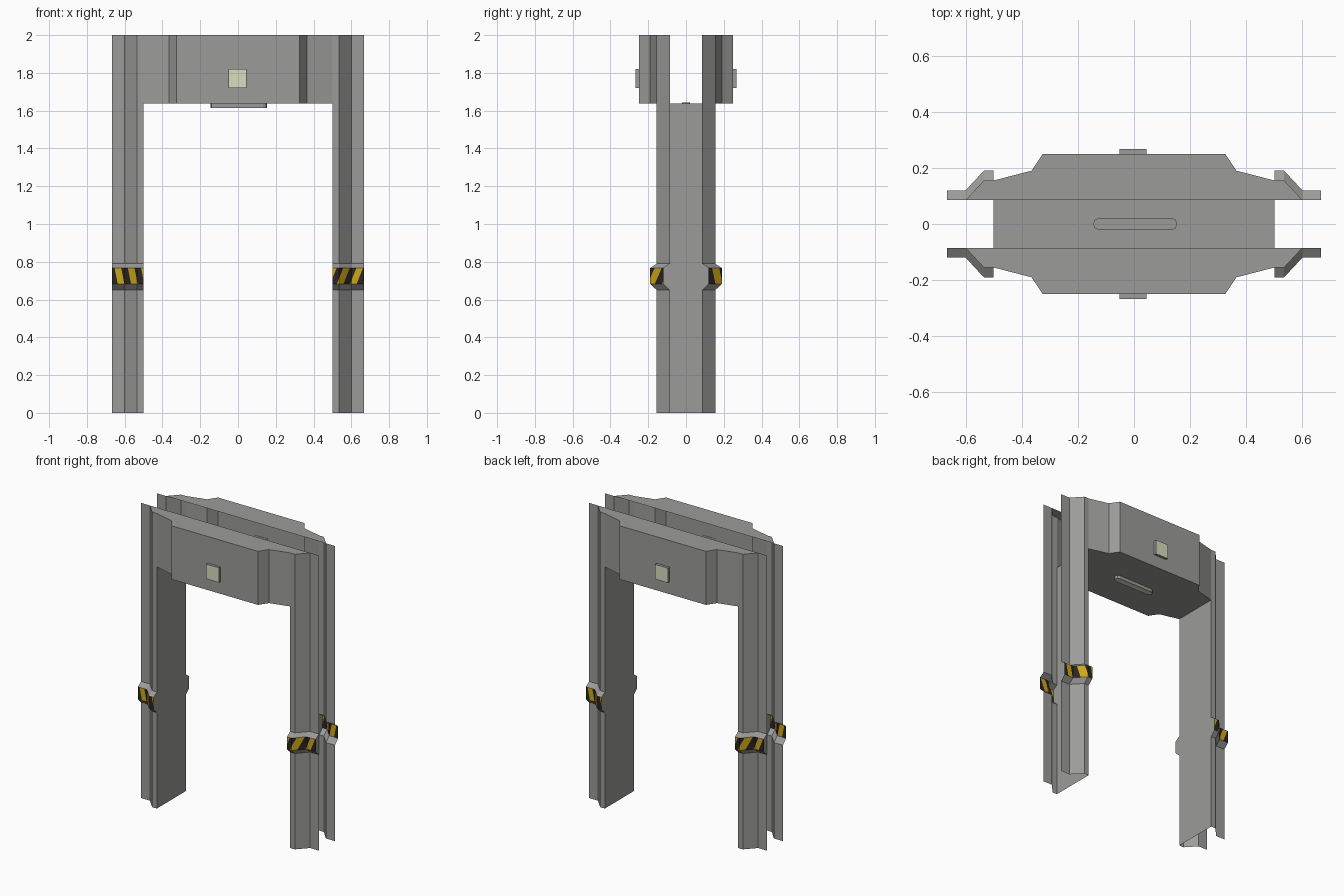
import bpy, bmesh, math
from mathutils import Vector

if "Cube" in bpy.data.objects:
    bpy.data.objects.remove(bpy.data.objects["Cube"])


def material(name, rgb):
    m = bpy.data.materials.new(name)
    m.diffuse_color = (*rgb, 1)
    m.use_nodes = True
    m.node_tree.nodes["Principled BSDF"].inputs["Base Color"].default_value = m.diffuse_color
    return m


GREY = material("frame grey", (0.33, 0.33, 0.32))
YELLOW = material("warning yellow", (0.62, 0.39, 0.01))
BLACK = material("warning black", (0.025, 0.018, 0.018))
PALE = material("pale lamp", (0.70, 0.72, 0.52))

TOP, SOFFIT, GAP, INNER = 2.0, 1.637, 0.085, 0.5
# plan profile of a leg (|x|, |y|), and its outward bulge by height
LEG = [(0.667, GAP), (0.6, GAP), (0.535, 0.155), (INNER, 0.155)]
LEVELS = [(0, 0), (0.65, 0), (0.683, 0.035), (0.767, 0.035), (0.79, 0), (TOP, 0)]
HEAD = [(INNER, 0.155), (0.365, 0.19), (0.325, 0.25)]
HEAD += [(-x, y) for x, y in reversed(HEAD)]


def finish(name, bm, mats=(GREY,)):
    bmesh.ops.remove_doubles(bm, verts=bm.verts, dist=1e-5)
    me = bpy.data.meshes.new(name)
    bm.to_mesh(me)
    bm.free()
    for m in mats:
        me.materials.append(m)
    ob = bpy.data.objects.new(name, me)
    bpy.context.collection.objects.link(ob)
    return ob


def face(bm, pts, toward):
    """Add a polygon turned to face the given direction."""
    f = bm.faces.new([bm.verts.new(p) for p in pts])
    f.normal_update()
    if f.normal.dot(Vector(toward)) < 0:
        f.normal_flip()
    return f


def leg(name, sx, sy, lean):
    bm = bmesh.new()
    band = []
    for (z0, d0), (z1, d1) in zip(LEVELS, LEVELS[1:]):
        for (xa, ya), (xb, yb) in zip(LEG, LEG[1:]):
            f = face(bm, [(xa, -ya - d0, z0), (xb, -yb - d0, z0),
                          (xb, -yb - d1, z1), (xa, -ya - d1, z1)], (0, -1, 0))
            if d0 and d1:
                band.append(f)
    # cut slanted warning stripes into the band
    zc, first, width = 0.725, 0.505, 0.035
    normal = Vector((1, 0, -lean))
    for i in range(-1, 7):
        geom = set(band)
        for f in band:
            geom.update(f.edges)
            geom.update(f.verts)
        r = bmesh.ops.bisect_plane(bm, geom=list(geom), dist=1e-5,
                                   plane_co=(first + i * width, 0, zc), plane_no=normal)
        band = [g for g in r["geom"] if isinstance(g, bmesh.types.BMFace)]
    for f in band:
        c = f.calc_center_median()
        k = math.floor((c.x - lean * (c.z - zc) - first) / width)
        f.material_index = 2 if k % 2 == 0 else 1
    bmesh.ops.scale(bm, vec=(sx, sy, 1), verts=bm.verts)
    if sx * sy < 0:
        bmesh.ops.reverse_faces(bm, faces=bm.faces)
    finish(name, bm, (GREY, YELLOW, BLACK))


# four leg trims
for sx, side in ((1, "right"), (-1, "left")):
    for sy, end in ((1, "front"), (-1, "back")):
        leg(f"{end}_{side}_leg", sx, sy, 0.4 if sx * sy > 0 else 0.2)

# flat inner jambs, following the bulge
for s, side in ((1, "right"), (-1, "left")):
    bm = bmesh.new()
    levels = LEVELS[:-1] + [(SOFFIT, 0)]
    for (z0, d0), (z1, d1) in zip(levels, levels[1:]):
        a, b = 0.155 + d0, 0.155 + d1
        face(bm, [(s * INNER, -a, z0), (s * INNER, a, z0),
                  (s * INNER, b, z1), (s * INNER, -b, z1)], (-s, 0, 0))
    finish(f"{side}_jamb", bm)

# header: faceted front and back panels with top strips, open in the middle
for s, end in ((-1, "front"), (1, "back")):
    bm = bmesh.new()
    for (xa, ya), (xb, yb) in zip(HEAD, HEAD[1:]):
        face(bm, [(xa, s * ya, SOFFIT), (xb, s * yb, SOFFIT),
                  (xb, s * yb, TOP), (xa, s * ya, TOP)], (0, s, 0))
    rim = LEG[1:3] + HEAD + [(-x, y) for x, y in reversed(LEG[1:3])]
    face(bm, [(x, s * y, TOP) for x, y in rim], (0, 0, 1))
    finish(f"{end}_header", bm)

# soffit under the header
bm = bmesh.new()
face(bm, [(x, y, SOFFIT) for x, y in HEAD] +
     [(x, -y, SOFFIT) for x, y in reversed(HEAD)], (0, 0, -1))
finish("soffit", bm)


def lamp(name, outline, base, out, rim):
    """Extruded housing with a pale inset lens; outline lists base points."""
    bm = bmesh.new()
    out = Vector(out)
    f = face(bm, [Vector(p) + Vector(base) for p in outline], out)
    r = bmesh.ops.extrude_face_region(bm, geom=[f])
    cap = [g for g in r["geom"] if isinstance(g, bmesh.types.BMFace)][0]
    bmesh.ops.translate(bm, vec=out, verts=cap.verts)
    bm.normal_update()
    bmesh.ops.inset_region(bm, faces=[cap], thickness=rim)
    cap.material_index = 1
    bmesh.ops.recalc_face_normals(bm, faces=bm.faces)
    finish(name, bm, (GREY, PALE))


# square lamps on both header faces
square = [(-0.048, 0, -0.05), (0.048, 0, -0.05), (0.048, 0, 0.05), (-0.048, 0, 0.05)]
for s, end in ((-1, "front"), (1, "back")):
    lamp(f"{end}_lamp", square, (-0.003, s * 0.248, 1.77), (0, s * 0.02, 0), 0.003)

# long round-ended lamp below the soffit
slot = []
for side in (1, -1):
    for i in range(5):
        a = math.radians(-90 + 45 * i) + (0 if side > 0 else math.pi)
        slot.append((side * 0.128 + 0.022 * math.cos(a), 0.022 * math.sin(a), 0))
lamp("soffit_lamp", slot, (0.004, 0, 1.643), (0, 0, -0.028), 0.004)
